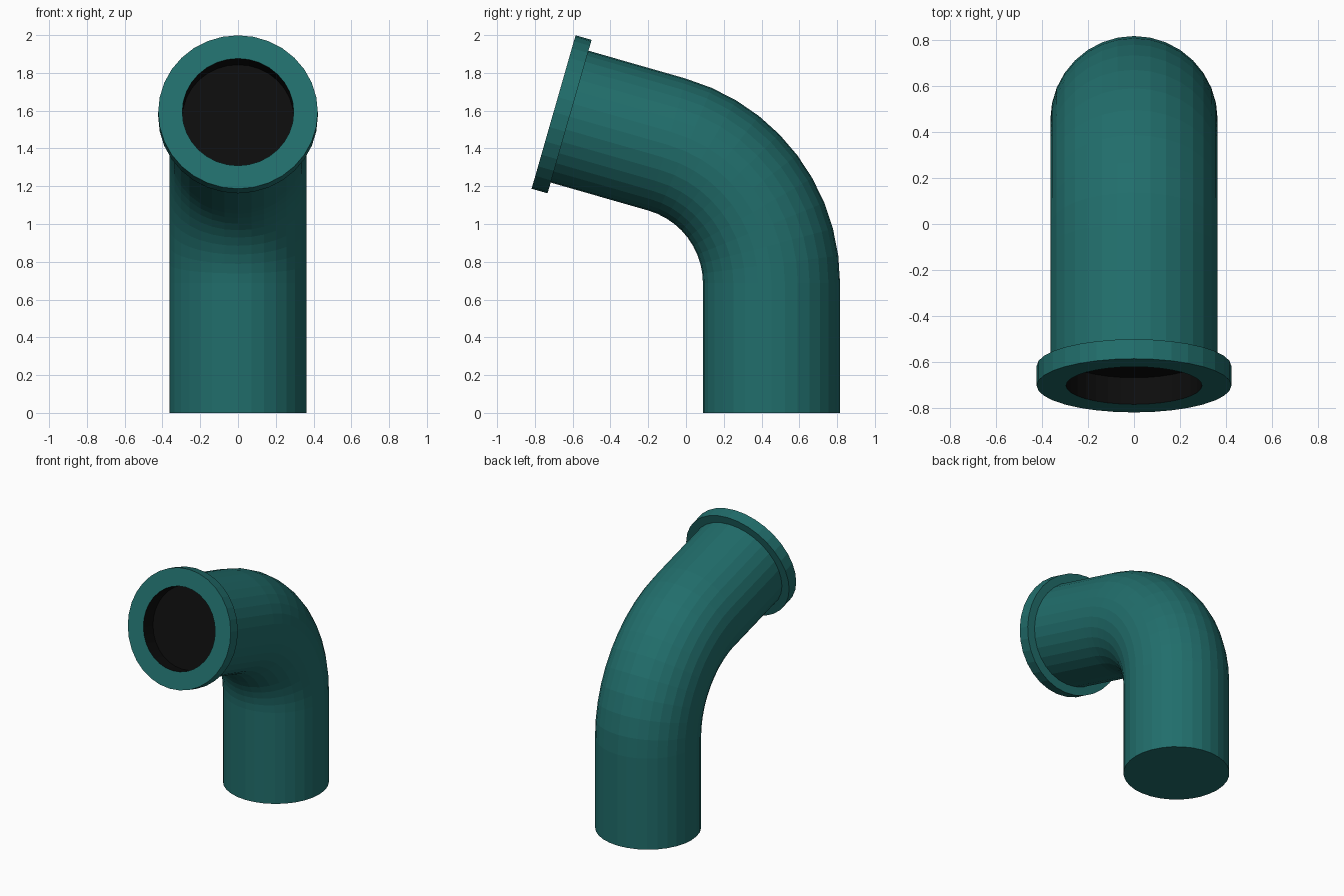
import bpy, bmesh
from math import sin, cos, pi, radians
from mathutils import Vector

if "Cube" in bpy.data.objects:
    bpy.data.objects.remove(bpy.data.objects["Cube"])

SIDES = 32
TILT = radians(74)            # total bend of the pipe
R_PIPE, R_BEND = 0.363, 0.763
Y0, Z0 = 0.4525, 0.687        # riser axis, height where the bend starts


def material(name, rgb):
    m = bpy.data.materials.new(name)
    m.diffuse_color = (*rgb, 1)
    m.use_nodes = True
    m.node_tree.nodes["Principled BSDF"].inputs["Base Color"].default_value = m.diffuse_color
    return m


def axis(t):
    return Vector((0, -sin(t), cos(t)))


def sweep(name, rings, mat, cap_start=False, cap_end=False):
    """Skin a list of (centre, tilt, radius) rings."""
    bm = bmesh.new()
    loops = []
    for c, t, r in rings:
        up = Vector((0, cos(t), sin(t)))
        loops.append([bm.verts.new(c + Vector((r * cos(a), 0, 0)) + up * (r * sin(a)))
                      for a in (2 * pi * k / SIDES for k in range(SIDES))])
    for p, q in zip(loops, loops[1:]):
        for k in range(SIDES):
            n = (k + 1) % SIDES
            bm.faces.new((p[k], p[n], q[n], q[k]))
    if cap_start:
        bm.faces.new(loops[0][::-1])
    if cap_end:
        bm.faces.new(loops[-1])
    me = bpy.data.meshes.new(name)
    bm.to_mesh(me)
    bm.free()
    me.materials.append(mat)
    ob = bpy.data.objects.new(name, me)
    bpy.context.collection.objects.link(ob)
    return ob


teal = material("teal_paint", (0.015, 0.155, 0.148))
black = material("dark_opening", (0.004, 0.004, 0.004))

# Pipe: vertical riser, ten-step bend, straight outlet
rings = [(Vector((0, Y0, 0)), 0, R_PIPE)]
for i in range(11):
    t = TILT * i / 10
    rings.append((Vector((0, Y0 - R_BEND * (1 - cos(t)), Z0 + R_BEND * sin(t))), t, R_PIPE))
bend_end = rings[-1][0]


def outlet(d, r):
    return (bend_end + axis(TILT) * d, TILT, r)


FRONT, BACK, R_FLANGE, R_BORE = 0.625, 0.537, 0.4225, 0.295
rings.append(outlet(BACK + 0.01, R_PIPE))
sweep("pipe", rings, teal, cap_start=True)

# Flange around the mouth
sweep("flange", [outlet(BACK, R_BORE), outlet(BACK, R_FLANGE),
                 outlet(FRONT, R_FLANGE), outlet(FRONT, R_BORE)], teal)

# Dark recessed opening
sweep("opening", [outlet(FRONT, R_BORE), outlet(FRONT - 0.12, R_BORE)], black, cap_end=True)
